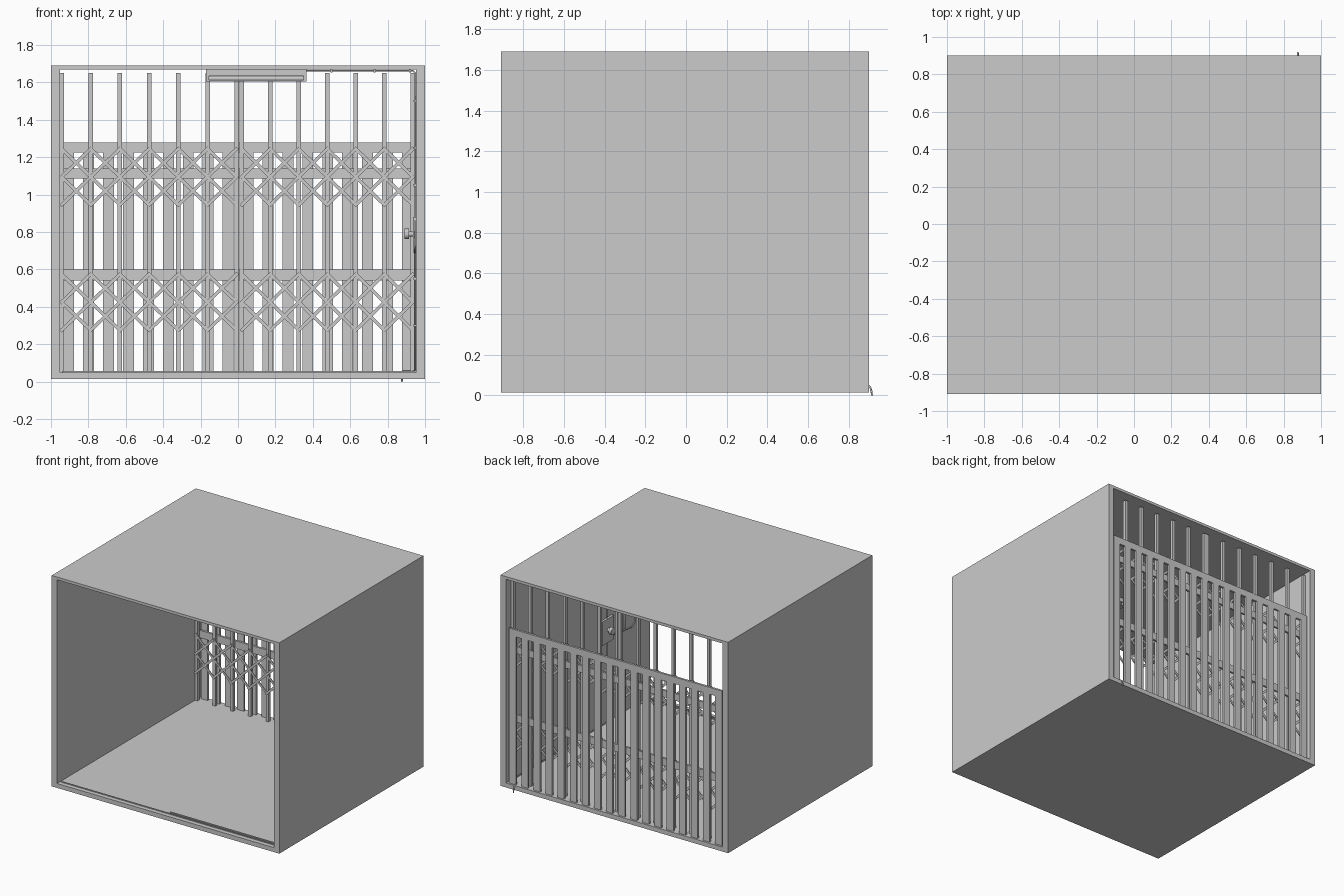
import bpy, bmesh
from math import pi, atan2, hypot
from mathutils import Matrix, Vector

if "Cube" in bpy.data.objects:
    bpy.data.objects.remove(bpy.data.objects["Cube"])


def make(name, parts):
    """One object from boxes: (centre, size, rotation about y)."""
    bm = bmesh.new()
    for c, s, r in parts:
        m = Matrix.Translation(c) @ Matrix.Rotation(r, 4, 'Y') @ Matrix.Diagonal((*s, 1))
        bmesh.ops.create_cube(bm, size=1, matrix=m)
    me = bpy.data.meshes.new(name)
    bm.to_mesh(me)
    bm.free()
    ob = bpy.data.objects.new(name, me)
    bpy.context.collection.objects.link(ob)
    return ob


def span(x0, x1, y0, y1, z0, z1):
    return (((x0 + x1) / 2, (y0 + y1) / 2, (z0 + z1) / 2), (x1 - x0, y1 - y0, z1 - z0), 0)


def strip(x0, z0, x1, z1, y):
    """Flat diagonal lattice strip."""
    return (((x0 + x1) / 2, y, (z0 + z1) / 2),
            (hypot(x1 - x0, z1 - z0) + 0.015, 0.006, 0.018), -atan2(z1 - z0, x1 - x0))


def cyl(name, c, r, length, axis='X', n=16):
    bpy.ops.mesh.primitive_cylinder_add(vertices=n, radius=r, depth=length, location=c,
                                        rotation=(0, pi / 2, 0) if axis == 'X' else (0, 0, 0))
    bpy.context.object.name = name
    bpy.ops.object.shade_smooth_by_angle()


def cable(name, pts, r=0.005):
    cu = bpy.data.curves.new(name, 'CURVE')
    cu.dimensions = '3D'
    cu.bevel_depth = r
    cu.bevel_resolution = 1
    cu.use_fill_caps = True
    sp = cu.splines.new('POLY')
    sp.points.add(len(pts) - 1)
    for p, q in zip(sp.points, pts):
        p.co = (*q, 1)
    bpy.context.collection.objects.link(bpy.data.objects.new(name, cu))


# Open-ended box shell
bm = bmesh.new()
rings = []
for y in (-0.91, 0.9):
    for x, z0, z1 in ((1.0, 0.015, 1.69), (0.953, 0.05, 1.668)):
        rings.append([bm.verts.new(v) for v in
                      ((-x, y, z0), (x, y, z0), (x, y, z1), (-x, y, z1))])
for a, b in ((0, 1), (1, 3), (3, 2), (2, 0)):
    for i in range(4):
        j = (i + 1) % 4
        bm.faces.new((rings[a][i], rings[a][j], rings[b][j], rings[b][i]))
bmesh.ops.recalc_face_normals(bm, faces=bm.faces)
me = bpy.data.meshes.new("cabin_shell")
bm.to_mesh(me)
bm.free()
bpy.context.collection.objects.link(bpy.data.objects.new("cabin_shell", me))

# Slatted fence across the back
make("fence_slats", [span(x - 0.029, x + 0.029, 0.868, 0.885, 0.05, 1.23)
                     for x in (-0.905 + 0.1065 * i for i in range(18))])
make("fence_rails", [span(-0.935, 0.935, 0.868, 0.885, 1.225, 1.28),
                     span(-0.935, 0.935, 0.852, 0.868, 1.085, 1.14),
                     span(-0.935, 0.935, 0.852, 0.868, 0.54, 0.6)])

# Folding lattice gate in two leaves
for side, x0, step in (("left", -0.943, 0.156), ("right", 0.02, 0.1525)):
    xs = [x0 + step * i for i in range(7)]
    make(side + "_gate_bars", [span(x - 0.012, x + 0.012, 0.822, 0.846, 0.05, 1.65) for x in xs])
    lat = []
    for top in (1.245, 0.575):
        for row in range(2):
            z = top - 0.15 * row
            for a, b in zip(xs, xs[1:]):
                lat.append(strip(a, z, b, z - 0.15, 0.818))
                lat.append(strip(a, z - 0.15, b, z, 0.811))
    make(side + "_gate_lattice", lat)

# Door sill track near the front
make("sill_track", [span(-0.94, 0.95, -0.875, -0.868, 0.05, 0.057),
                    span(0.0, 0.95, -0.855, -0.845, 0.05, 0.058)])

# Ceiling lamp
LY = -0.36
make("lamp_housing", [span(-0.17, 0.365, LY - 0.05, LY + 0.05, 1.635, 1.668),
                      span(-0.17, -0.155, LY - 0.05, LY + 0.05, 1.605, 1.64),
                      span(0.35, 0.365, LY - 0.05, LY + 0.05, 1.605, 1.64)])
for dy in (-0.025, 0.025):
    cyl("lamp_tube", (0.0975, LY + dy, 1.621), 0.013, 0.51)
make("lamp_guard", [span(-0.16, 0.355, LY + d - 0.003, LY + d + 0.003, 1.605, 1.612)
                    for d in (-0.045, 0, 0.045)] +
     [span(x - 0.003, x + 0.003, LY - 0.047, LY + 0.047, 1.605, 1.611) for x in (0.01, 0.18)])

# Control panel with knob on the right wall
make("control_panel", [span(0.935, 0.955, LY - 0.07, LY + 0.07, 0.69, 0.88)])
cyl("control_stem", (0.922, LY, 0.79), 0.014, 0.04)
cyl("control_knob", (0.902, LY, 0.79), 0.028, 0.022)

# Wiring from lamp to panel, along the floor and out at the back
cable("lamp_wire", [(0.36, LY, 1.662), (0.935, LY, 1.662), (0.947, LY, 1.65), (0.947, LY, 0.86)])
cable("supply_wire", [(0.947, LY, 0.7), (0.947, LY, 0.065), (0.943, LY + 0.02, 0.056),
                      (0.942, 0.8, 0.056), (0.93, 0.845, 0.056), (0.885, 0.86, 0.056),
                      (0.877, 0.89, 0.054), (0.876, 0.906, 0.04), (0.876, 0.912, 0.02),
                      (0.876, 0.914, 0.0)])
cable("wall_wire_loop", [(0.947, LY - 0.06, 0.72), (0.947, -0.68, 0.69), (0.945, -0.71, 0.72),
                         (0.945, -0.71, 0.86), (0.945, -0.58, 0.86), (0.945, -0.58, 0.7)])
make("wire_clips", [span(x - 0.006, x + 0.006, LY - 0.012, LY + 0.012, 1.654, 1.668)
                    for x in (0.5, 0.73, 0.92)] +
     [span(0.938, 0.954, LY - 0.012, LY + 0.012, z - 0.006, z + 0.006)
      for z in (0.3, 0.55, 1.05, 1.25, 1.5)])
